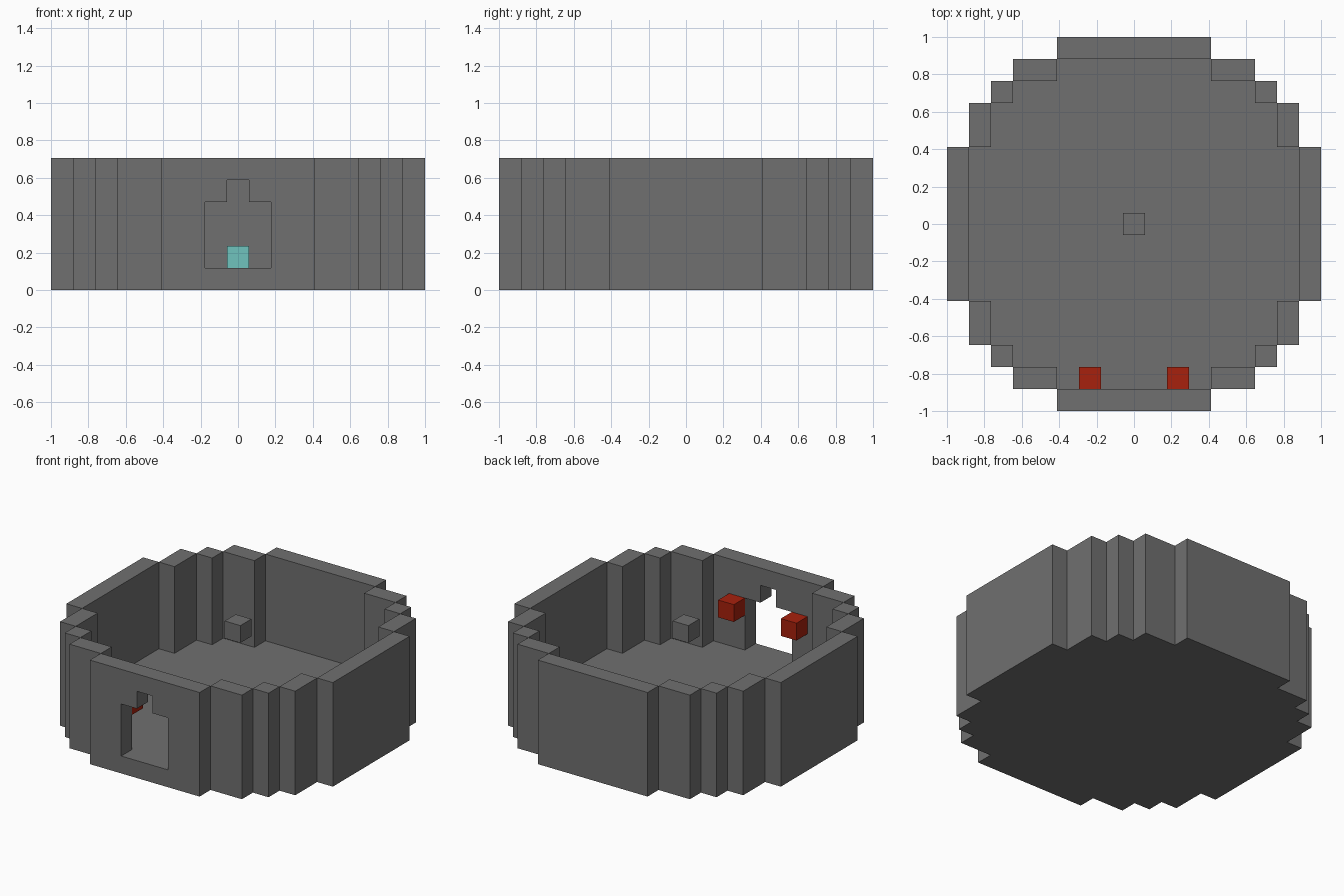
import bpy
import bmesh
from mathutils import Vector

U = 2 / 17   # one block
TOP = 6      # wall height in blocks

if "Cube" in bpy.data.objects:
    bpy.data.objects.remove(bpy.data.objects["Cube"])


def material(name, rgb):
    m = bpy.data.materials.new(name)
    m.use_nodes = True
    colour = (*rgb, 1)
    m.diffuse_color = colour
    m.node_tree.nodes["Principled BSDF"].inputs["Base Color"].default_value = colour
    return m


stone = material("stone grey", (0.16, 0.16, 0.16))
red = material("deep red", (0.39, 0.015, 0.004))
teal = material("pale teal", (0.16, 0.55, 0.51))


def prism(name, loops, start, end, mat, axis="z"):
    """Closed prism from an outline (plus optional hole outlines), in blocks."""
    bm = bmesh.new()

    def vert(a, b, d):
        return bm.verts.new(Vector((a, b, d) if axis == "z" else (a, d, b)) * U)

    caps = ([], [])
    for loop in loops:
        rings = [[vert(a, b, d) for a, b in loop] for d in (start, end)]
        n = len(loop)
        for i in range(n):
            j = (i + 1) % n
            bm.faces.new((rings[0][i], rings[0][j], rings[1][j], rings[1][i]))
        for cap, ring in zip(caps, rings):
            cap += [bm.edges.get((ring[i], ring[(i + 1) % n])) for i in range(n)]
    for cap in caps:
        bmesh.ops.triangle_fill(bm, edges=cap, use_beauty=True)
    bmesh.ops.recalc_face_normals(bm, faces=bm.faces)
    mesh = bpy.data.meshes.new(name)
    bm.to_mesh(mesh)
    bm.free()
    mesh.materials.append(mat)
    obj = bpy.data.objects.new(name, mesh)
    bpy.context.collection.objects.link(obj)
    return obj


def rect(x0, x1, y0, y1):
    return [(x0, y0), (x1, y0), (x1, y1), (x0, y1)]


def block(name, x, y, z, mat):
    return prism(name, [rect(x - .5, x + .5, y - .5, y + .5)], z, z + 1, mat)


# Floor: stepped round outline, one quarter mirrored to four
quarter = [(7.5, 3.5), (6.5, 3.5), (6.5, 5.5), (5.5, 5.5),
           (5.5, 6.5), (3.5, 6.5), (3.5, 7.5)]
half = quarter + [(-x, y) for x, y in reversed(quarter)]
prism("floor", [half + [(-x, -y) for x, y in half]], 0, 1, stone)

# Front wall with the keyhole-shaped doorway
door = [(-1.5, 1), (1.5, 1), (1.5, 4), (.5, 4), (.5, 5), (-.5, 5), (-.5, 4), (-1.5, 4)]
prism("front_wall", [rect(-3.5, 3.5, 0, TOP), door], -8.5, -7.5, stone, axis="y")

# Back and side walls
prism("back_wall", [rect(-3.5, 3.5, 7.5, 8.5)], 0, TOP, stone)
for side, sx in (("left", 1), ("right", -1)):
    prism(side + "_wall", [rect(7.5 * sx, 8.5 * sx, -3.5, 3.5)], 0, TOP, stone)
    # Stepped corner walls
    for end, sy in (("front", -1), ("back", 1)):
        steps = (rect(3.5, 5.5, 6.5, 7.5), rect(5.5, 6.5, 5.5, 6.5), rect(6.5, 7.5, 3.5, 5.5))
        for i, step in enumerate(steps):
            outline = [(x * sx, y * sy) for x, y in step]
            prism(f"{end}_{side}_corner_{i + 1}", [outline], 0, TOP, stone)
    # Red block beside the doorway, on the inside
    block(side + "_door_block", 2 * sx, -7, 3, red)

# Centre blocks: one on the floor, one hanging above it
block("centre_floor_block", 0, 0, 1, teal)
block("centre_hanging_block", 0, 0, TOP - 1, stone)
